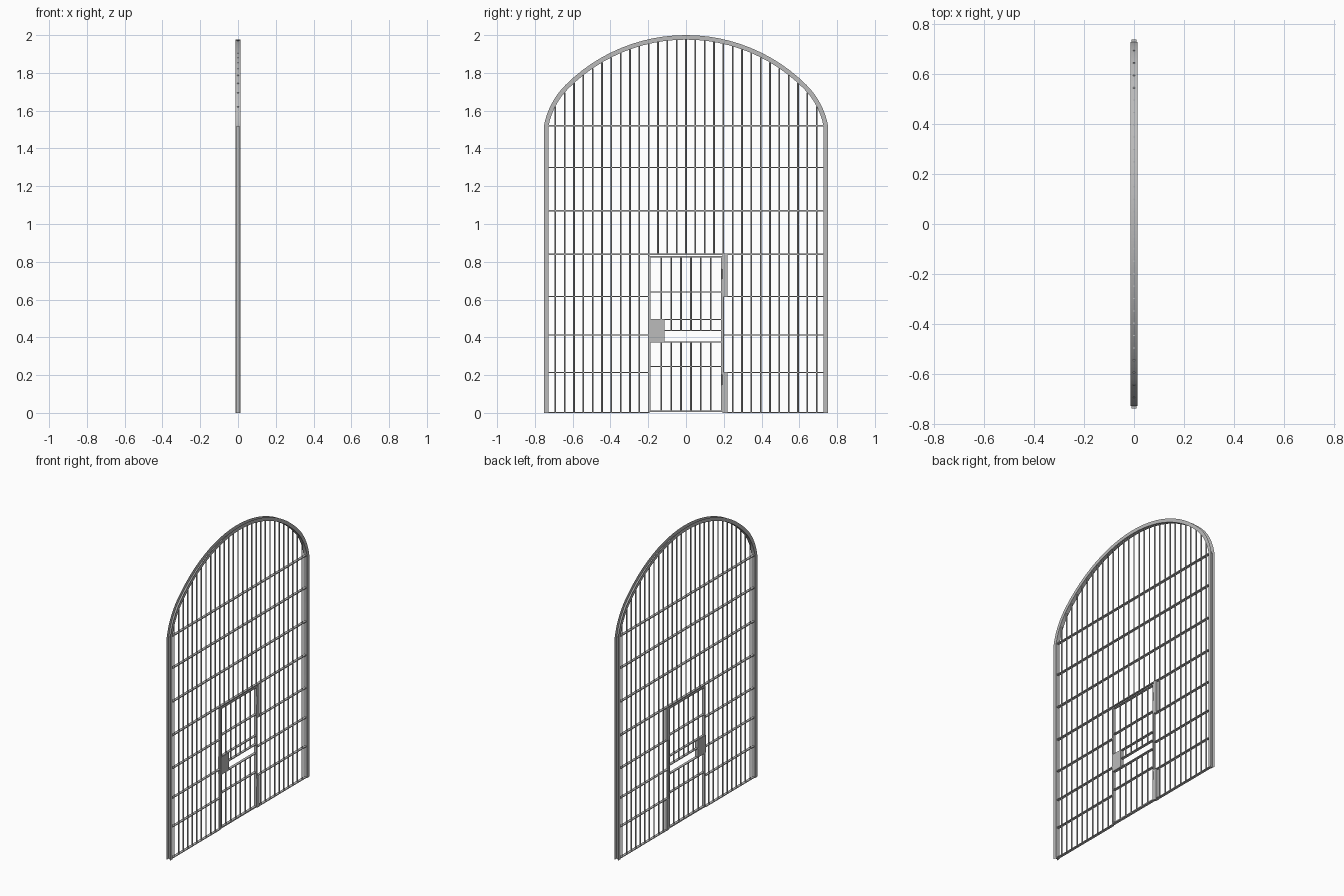
import bpy, bmesh, math

cube = bpy.data.objects.get("Cube")
if cube:
    bpy.data.objects.remove(cube, do_unlink=True)

steel = bpy.data.materials.new("grey_steel")
steel.use_nodes = True
steel.diffuse_color = (0.5, 0.5, 0.5, 1)
steel.node_tree.nodes["Principled BSDF"].inputs["Base Color"].default_value = (0.5, 0.5, 0.5, 1)

SPRING = 1.52                   # height where the arch begins
CROWN_Z, CROWN_R = 1.097, 0.879     # large arc over the middle
SHOULDER_R = 0.388              # tighter tangent arcs at both sides
SHIFT = (CROWN_R - SHOULDER_R) * math.sqrt(0.5)
SHOULDER_Y, SHOULDER_Z = SHIFT, CROWN_Z + SHIFT
BAND = 0.024                    # width of the frame channel
Y_IN = 0.728
HALF = 0.013                    # half depth of the gate
DOOR = 0.193                    # half width of the wicket door
LINTEL = 0.84


def finish(name, bm, smooth=False):
    mesh = bpy.data.meshes.new(name)
    bm.to_mesh(mesh)
    bm.free()
    mesh.materials.append(steel)
    obj = bpy.data.objects.new(name, mesh)
    bpy.context.collection.objects.link(obj)
    if smooth:
        bpy.ops.object.select_all(action='DESELECT')
        obj.select_set(True)
        bpy.context.view_layer.objects.active = obj
        bpy.ops.object.shade_smooth_by_angle(angle=math.radians(40))
    return obj


def add_box(bm, y0, y1, z0, z1, half):
    verts = bmesh.ops.create_cube(bm, size=1)["verts"]
    for v in verts:
        v.co.x *= 2 * half
        v.co.y = (y0 + y1) / 2 + v.co.y * (y1 - y0)
        v.co.z = (z0 + z1) / 2 + v.co.z * (z1 - z0)


def add_rod(bm, y, z0, z1, r=0.0045, x=0):
    verts = bmesh.ops.create_cone(bm, cap_ends=True, segments=8, radius1=r,
                                  radius2=r, depth=z1 - z0)["verts"]
    bmesh.ops.translate(bm, verts=verts, vec=(x, y, (z0 + z1) / 2))


def boxes(name, rows, half):
    bm = bmesh.new()
    for row in rows:
        add_box(bm, *row, half)
    return finish(name, bm)


def arch_height(y):
    """Height of the inner arch above a given y."""
    y = abs(y)
    if y < CROWN_R * math.sqrt(0.5):
        return CROWN_Z + math.sqrt(CROWN_R ** 2 - y * y)
    return SHOULDER_Z + math.sqrt(SHOULDER_R ** 2 - (y - SHOULDER_Y) ** 2)


def frame_path(offset):
    """Post, shoulder, crown, shoulder, post as (y, z) points."""
    r = SHOULDER_R + offset
    start = math.asin((SPRING - SHOULDER_Z) / r)
    half = []
    for i in range(8):
        t = start + (math.pi / 4 - start) * i / 8
        half.append((SHOULDER_Y + r * math.cos(t), SHOULDER_Z + r * math.sin(t)))
    for i in range(12):
        t = math.pi / 4 * (1 + i / 12)
        half.append(((CROWN_R + offset) * math.cos(t),
                     CROWN_Z + (CROWN_R + offset) * math.sin(t)))
    half.insert(0, (half[0][0], 0))
    top = [(0, CROWN_Z + CROWN_R + offset)]
    return half + top + [(-y, z) for y, z in reversed(half)]


# Outer frame: thin channel, open outwards, following posts and arch
bm = bmesh.new()
previous = None
for inner, outer in zip(frame_path(0), frame_path(BAND)):
    ring = [bm.verts.new((x, *p)) for x, p in
            ((-HALF, outer), (-HALF, inner), (HALF, inner), (HALF, outer))]
    if previous:
        for k in range(3):
            bm.faces.new((previous[k], previous[k + 1], ring[k + 1], ring[k]))
    previous = ring
finish("frame_channel", bm, True)

# Flat bars standing inside the post channels
boxes("post_spines", [(Y_IN, 0.738, 0, SPRING), (-0.738, -Y_IN, 0, SPRING)], 0.009)

# Vertical bars, stopping above the door in the middle
bm = bmesh.new()
for i in range(-14, 15):
    y = i * 0.0494
    add_rod(bm, y, LINTEL if abs(i) < 4 else 0, arch_height(y))
finish("vertical_bars", bm, True)

# Horizontal flat rails
rails = [(-Y_IN, Y_IN, z - 0.003, z + 0.003) for z in (SPRING, 1.3, 1.07, LINTEL)]
for z in (0.003, 0.215, 0.412, 0.615):
    rails += [(-Y_IN, -0.2, z - 0.0025, z + 0.0025), (0.2, Y_IN, z - 0.0025, z + 0.0025)]
boxes("horizontal_rails", rails, 0.009)

# Wicket door frame
boxes("door_frame", [(-DOOR - 0.005, -DOOR + 0.005, 0.005, 0.83),
                     (DOOR - 0.007, DOOR + 0.003, 0.005, 0.83),
                     (-DOOR, DOOR, 0.005, 0.013),
                     (-DOOR, DOOR, 0.822, 0.83)], 0.009)

# Door rails, with an open slot between the middle pair
boxes("door_rails", [(-DOOR, DOOR, z - 0.0025, z + 0.0025)
                     for z in (0.245, 0.375, 0.435, 0.495, 0.64)], 0.009)

# Door bars
bm = bmesh.new()
for i in range(6):
    y = (i - 2.5) * 0.0525
    add_rod(bm, y, 0.01, 0.375)
    add_rod(bm, y, 0.435, 0.825)
finish("door_bars", bm, True)

# Lock case
boxes("lock_case", [(-0.198, -0.115, 0.375, 0.495)], 0.011)

# Hinge plates and knuckles
boxes("hinge_plates", [(0.197, 0.22, 0, 0.215), (0.197, 0.22, 0.615, LINTEL)], 0.01)
bm = bmesh.new()
for z in (0.175, 0.735):
    add_rod(bm, DOOR, z - 0.027, z + 0.027, 0.005, 0.008)
finish("hinge_knuckles", bm, True)
